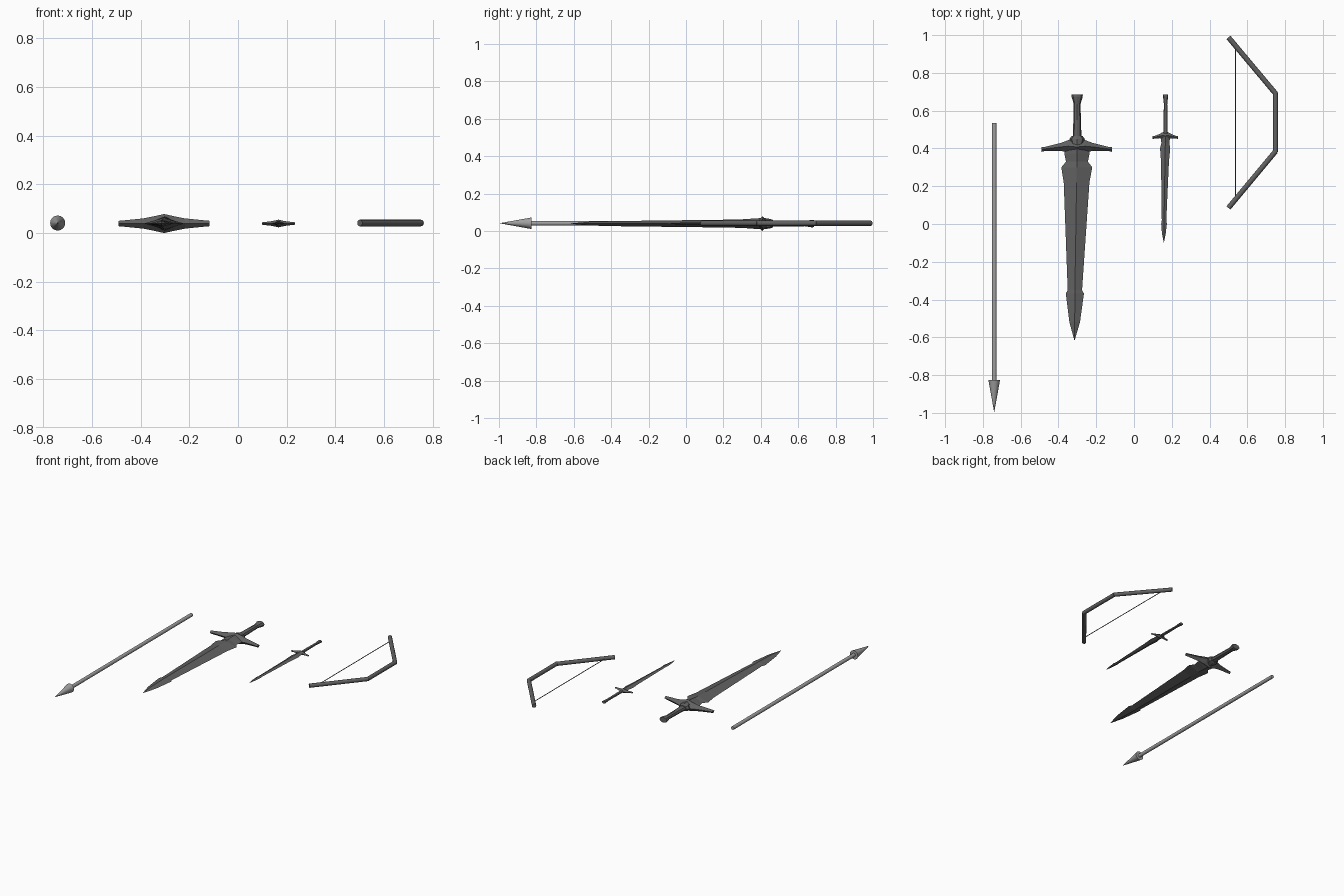
import bpy, bmesh, math
from mathutils import Vector

Z = 0.039  # common mid-height of all the weapons


def material(name, v):
    m = bpy.data.materials.new(name)
    m.diffuse_color = (v, v, v, 1)
    return m


DARK = material("dark_metal", 0.12)
LIGHT = material("pale_grey", 0.35)


def finish(name, bm, mat):
    bmesh.ops.recalc_face_normals(bm, faces=bm.faces)
    me = bpy.data.meshes.new(name)
    bm.to_mesh(me)
    bm.free()
    ob = bpy.data.objects.new(name, me)
    bpy.context.collection.objects.link(ob)
    me.materials.append(mat)
    return ob


def loft(name, sections, sides, axis="Y", mat=DARK):
    """sections: (position along axis, side centre, half width, half thickness)"""
    bm = bmesh.new()
    rings = []
    for s, c, w, t in sections:
        ring = []
        for i in range(sides):
            a = 2 * math.pi * i / sides
            u, z = c + w * math.cos(a), Z + t * math.sin(a)
            ring.append(bm.verts.new((u, s, z) if axis == "Y" else (s, u, z)))
        rings.append(ring)
    for r0, r1 in zip(rings, rings[1:]):
        for i in range(sides):
            j = (i + 1) % sides
            bm.faces.new((r0[i], r0[j], r1[j], r1[i]))
    bm.faces.new(rings[0])
    bm.faces.new(rings[-1])
    return finish(name, bm, mat)


def rod(name, p, q, r0, r1=None, sides=12, mat=DARK, z=0.041):
    p, q = Vector((*p, z)), Vector((*q, z))
    bm = bmesh.new()
    bmesh.ops.create_cone(bm, cap_ends=True, segments=sides, radius1=r0,
                          radius2=r0 if r1 is None else r1, depth=(q - p).length)
    bm.transform((q - p).to_track_quat("Z", "Y").to_matrix().to_4x4())
    bmesh.ops.translate(bm, verts=bm.verts, vec=(p + q) / 2)
    return finish(name, bm, mat)


def guard(name, cx, half):
    # half profile from the centre outwards, mirrored to both arms
    both = [(-x, y, w, t) for x, y, w, t in reversed(half[1:])] + half
    loft(name, [(cx + x, y, w, t) for x, y, w, t in both], 4, "X")


# spear
rod("spear_shaft", (-0.74, 0.535), (-0.74, -0.84), 0.0125, mat=LIGHT)
rod("spear_head", (-0.74, -0.825), (-0.74, -0.995), 0.031, 0.0005, 16, LIGHT)

# sword
loft("sword_blade", [
    (0.42, -0.301, 0.065, 0.030), (0.37, -0.302, 0.066, 0.028),
    (0.33, -0.302, 0.058, 0.025), (0.30, -0.303, 0.082, 0.023),
    (0.22, -0.304, 0.068, 0.021), (-0.35, -0.313, 0.038, 0.014),
    (-0.368, -0.313, 0.048, 0.014), (-0.52, -0.314, 0.028, 0.010),
    (-0.615, -0.315, 0.001, 0.001)], 4)
guard("sword_guard", -0.303, [
    (0, 0.408, 0.042, 0.039), (0.045, 0.412, 0.032, 0.029),
    (0.085, 0.408, 0.021, 0.021), (0.165, 0.398, 0.011, 0.013),
    (0.187, 0.395, 0.013, 0.011)])
loft("sword_collar", [(0.465, -0.301, 0.030, 0.020), (0.45, -0.301, 0.041, 0.025),
                      (0.42, -0.301, 0.030, 0.030)], 8)
loft("sword_grip", [
    (0.685, -0.301, 0.030, 0.019), (0.672, -0.301, 0.029, 0.020),
    (0.635, -0.301, 0.018, 0.014), (0.55, -0.301, 0.020, 0.015),
    (0.43, -0.301, 0.024, 0.017)], 8)

# dagger
loft("dagger_blade", [
    (0.465, 0.166, 0.026, 0.012), (0.43, 0.166, 0.021, 0.011),
    (0.40, 0.165, 0.027, 0.010), (0.33, 0.164, 0.021, 0.009),
    (0.02, 0.159, 0.012, 0.006), (0.00, 0.159, 0.015, 0.006),
    (-0.05, 0.158, 0.010, 0.004), (-0.098, 0.158, 0.0007, 0.0007)], 4)
guard("dagger_guard", 0.166, [
    (0, 0.467, 0.022, 0.016), (0.016, 0.468, 0.017, 0.012),
    (0.032, 0.465, 0.011, 0.009), (0.058, 0.459, 0.007, 0.006),
    (0.067, 0.458, 0.008, 0.005)])
loft("dagger_grip", [
    (0.685, 0.167, 0.014, 0.009), (0.672, 0.167, 0.013, 0.009),
    (0.635, 0.167, 0.009, 0.007), (0.47, 0.167, 0.012, 0.008)], 8)

# bow
rod("bow_handle", (0.749, 0.695), (0.749, 0.38), 0.0138)
rod("bow_limb_upper", (0.750, 0.690), (0.500, 0.988), 0.0138)
rod("bow_limb_lower", (0.750, 0.385), (0.500, 0.085), 0.0138)
rod("bow_string", (0.537, 0.945), (0.537, 0.130), 0.0025, sides=8)

for ob in bpy.data.objects:
    if ob.name.startswith(("spear", "bow")):
        bpy.context.view_layer.objects.active = ob
        bpy.ops.object.select_all(action="DESELECT")
        ob.select_set(True)
        bpy.ops.object.shade_smooth_by_angle(angle=math.radians(40))
